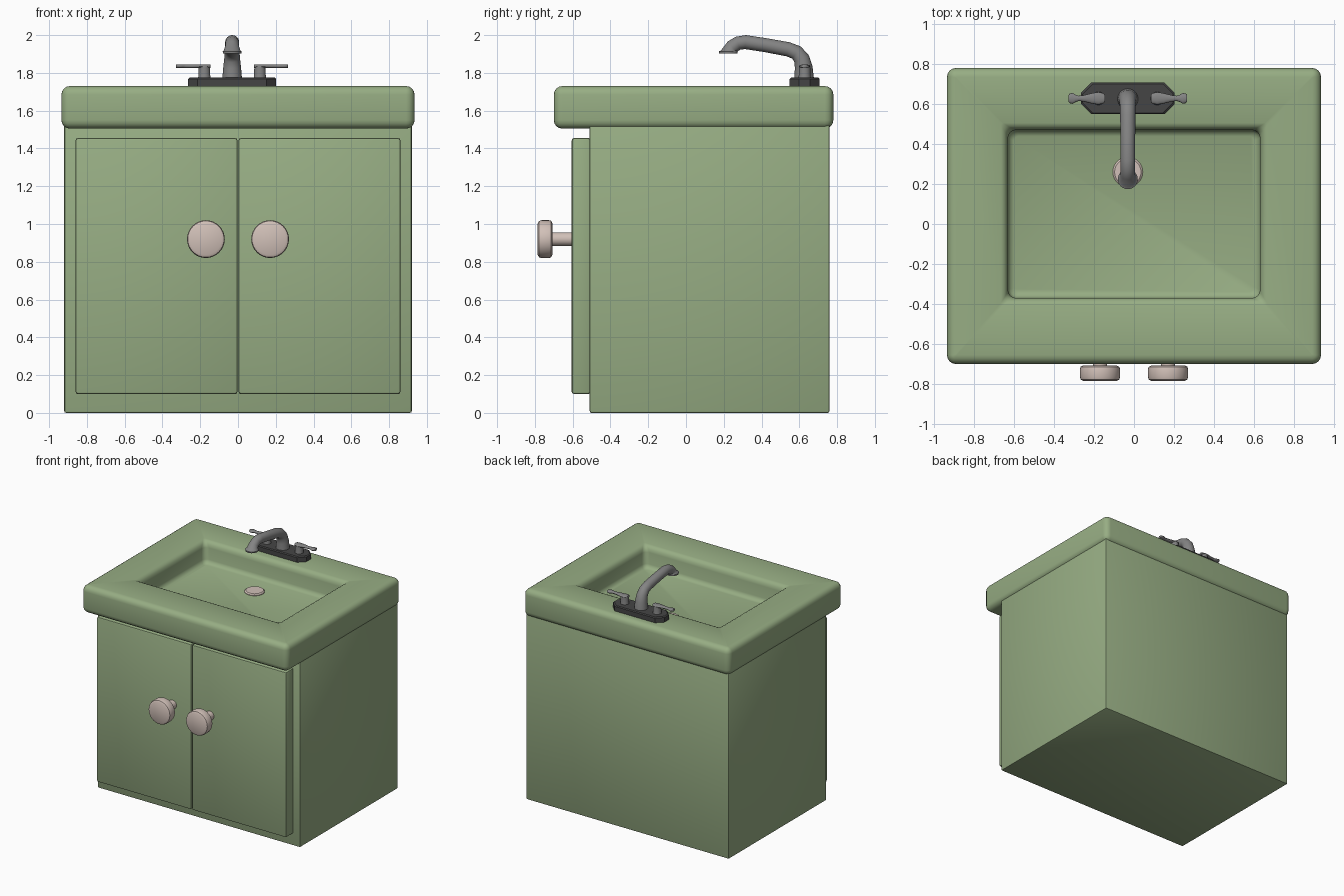
import bpy, bmesh, math
from mathutils import Vector

if "Cube" in bpy.data.objects:
    bpy.data.objects.remove(bpy.data.objects["Cube"])


def material(name, rgb):
    m = bpy.data.materials.new(name)
    m.diffuse_color = (*rgb, 1)
    m.use_nodes = True
    m.node_tree.nodes["Principled BSDF"].inputs["Base Color"].default_value = m.diffuse_color
    return m


GREEN = material("sage green", (0.31, 0.42, 0.23))
BEIGE = material("warm beige", (0.64, 0.53, 0.48))
STEEL = material("mid grey", (0.23, 0.23, 0.23))
DARK = material("dark grey", (0.06, 0.06, 0.06))


def finish(ob, mat, angle=35):
    ob.data.materials.append(mat)
    bpy.ops.object.select_all(action='DESELECT')
    ob.select_set(True)
    bpy.context.view_layer.objects.active = ob
    bpy.ops.object.shade_smooth_by_angle(angle=math.radians(angle))
    return ob


def loft(name, rings, mat, angle=35):
    """Skin a list of equal-length point rings and cap both ends."""
    bm = bmesh.new()
    vs = [[bm.verts.new(p) for p in r] for r in rings]
    n = len(vs[0])
    for a, b in zip(vs, vs[1:]):
        for i in range(n):
            j = (i + 1) % n
            bm.faces.new((a[i], a[j], b[j], b[i]))
    bm.faces.new(vs[0][::-1])
    bm.faces.new(vs[-1])
    bmesh.ops.recalc_face_normals(bm, faces=bm.faces)
    me = bpy.data.meshes.new(name)
    bm.to_mesh(me)
    bm.free()
    ob = bpy.data.objects.new(name, me)
    bpy.context.collection.objects.link(ob)
    return finish(ob, mat, angle)


def box(name, lo, hi, mat, bevel):
    lo, hi = Vector(lo), Vector(hi)
    bpy.ops.mesh.primitive_cube_add(size=1, location=(lo + hi) / 2)
    ob = bpy.context.object
    ob.name = name
    ob.scale = hi - lo
    bpy.ops.object.transform_apply(location=False, rotation=False, scale=True)
    mod = ob.modifiers.new("soft edges", 'BEVEL')
    mod.width, mod.segments = bevel, 2
    bpy.ops.object.modifier_apply(modifier=mod.name)
    return finish(ob, mat)


def rounded_rect(x0, x1, y0, y1, z, r, seg=4):
    corners = [(x1 - r, y1 - r), (x0 + r, y1 - r), (x0 + r, y0 + r), (x1 - r, y0 + r)]
    return [(cx + r * math.cos(a), cy + r * math.sin(a), z)
            for k, (cx, cy) in enumerate(corners)
            for a in [math.pi / 2 * (k + i / seg) for i in range(seg + 1)]]


def lathe(name, origin, axis, profile, mat, n=32):
    """Revolve (radius, distance) pairs around an axis."""
    o, axis = Vector(origin), Vector(axis)
    u = axis.orthogonal().normalized()
    v = axis.cross(u)
    angs = [2 * math.pi * i / n for i in range(n)]
    return loft(name, [[o + axis * d + (u * math.cos(a) + v * math.sin(a)) * r for a in angs]
                       for r, d in profile], mat)


# Cabinet body
box("cabinet_body", (-0.92, -0.51, 0), (0.92, 0.76, 1.53), GREEN, 0.01)

# Countertop with rounded rim and sunken basin
X, Y0, Y1, B, T, R = 0.935, -0.70, 0.78, 1.505, 1.73, 0.045


def outer(d, z):
    return rounded_rect(-X + d, X - d, Y0 + d, Y1 - d, z, max(R - d, 0.004))


def inner(d, z, r):
    return rounded_rect(-0.63 - d, 0.63 + d, -0.37 - d, 0.47 + d, z, r)


arc = [math.pi / 2 * i / 4 for i in range(5)]
rings = [outer(R * (1 - math.sin(a)), B + R * (1 - math.cos(a))) for a in arc]
rings += [outer(R * (1 - math.cos(a)), T - R * (1 - math.sin(a))) for a in arc]
rings += [inner(0.035, T, 0.01), inner(0.018, 1.722, 0.02), inner(0.006, 1.705, 0.03),
          inner(0, 1.68, 0.04), inner(0, 1.585, 0.04), inner(-0.01, 1.562, 0.035),
          inner(-0.03, 1.552, 0.025)]
loft("countertop_basin", rings, GREEN, 50)

# Doors and knobs, mirrored left and right
for side, s in (("left", -1), ("right", 1)):
    xs = sorted((s * 0.003, s * 0.86))
    box(side + "_door", (xs[0], -0.605, 0.10), (xs[1], -0.505, 1.455), GREEN, 0.012)
    lathe(side + "_knob", (s * 0.17, -0.60, 0.92), (0, -1, 0),
          [(0.036, 0), (0.036, 0.108), (0.085, 0.108), (0.097, 0.114), (0.1, 0.125),
           (0.1, 0.165), (0.096, 0.178), (0.083, 0.185)], BEIGE)

# Drain
FX, FY = -0.031, 0.628
lathe("drain", (FX, 0.26, 1.545), (0, 0, 1),
      [(0.075, 0), (0.075, 0.012), (0.066, 0.02)], BEIGE)

# Faucet base plate with clipped corners
loft("faucet_base", [rounded_rect(FX - w, FX + w, FY - d, FY + d, z, 0.05, 1)
                     for w, d, z in ((0.233, 0.079, 1.725), (0.233, 0.079, 1.768),
                                     (0.226, 0.072, 1.775))], DARK)

# Curved spout: (y, z, radius) stations along the path
path = [(0.625, 1.77, 0.052), (0.623, 1.83, 0.047), (0.612, 1.875, 0.042),
        (0.585, 1.908, 0.039), (0.54, 1.925, 0.038), (0.42, 1.947, 0.037),
        (0.315, 1.963, 0.037), (0.275, 1.957, 0.036), (0.245, 1.938, 0.037),
        (0.228, 1.918, 0.044), (0.224, 1.914, 0.05), (0.224, 1.903, 0.049)]
spout = []
for i, (y, z, r) in enumerate(path):
    a, b = path[max(i - 1, 0)], path[min(i + 1, len(path) - 1)]
    t = Vector((0, b[0] - a[0], b[1] - a[1])).normalized()
    if i >= len(path) - 3:
        t = Vector((0, 0, -1))
    u = t.cross(Vector((1, 0, 0)))
    spout.append([Vector((FX + r * math.cos(q), y, z)) + u * r * math.sin(q)
                  for q in [2 * math.pi * k / 24 for k in range(24)]])
loft("spout", spout, STEEL, 45)

# Valve stems and flared levers, mirrored
lever = [(0.115, 0.018), (0.122, 0.026), (0.147, 0.031), (0.18, 0.026), (0.22, 0.016),
         (0.245, 0.013), (0.26, 0.018), (0.275, 0.027), (0.29, 0.024), (0.297, 0.016)]
for side, s in (("left", -1), ("right", 1)):
    lathe(side + "_valve", (FX + s * 0.147, FY, 1.77), (0, 0, 1),
          [(0.034, 0), (0.031, 0.02), (0.03, 0.065)], STEEL, 20)
    loft(side + "_lever", [[(FX + s * x, FY + w * math.cos(q), 1.835 + 0.01 * math.sin(q))
                            for q in [2 * math.pi * k / 16 for k in range(16)]]
                           for x, w in lever], STEEL, 50)
